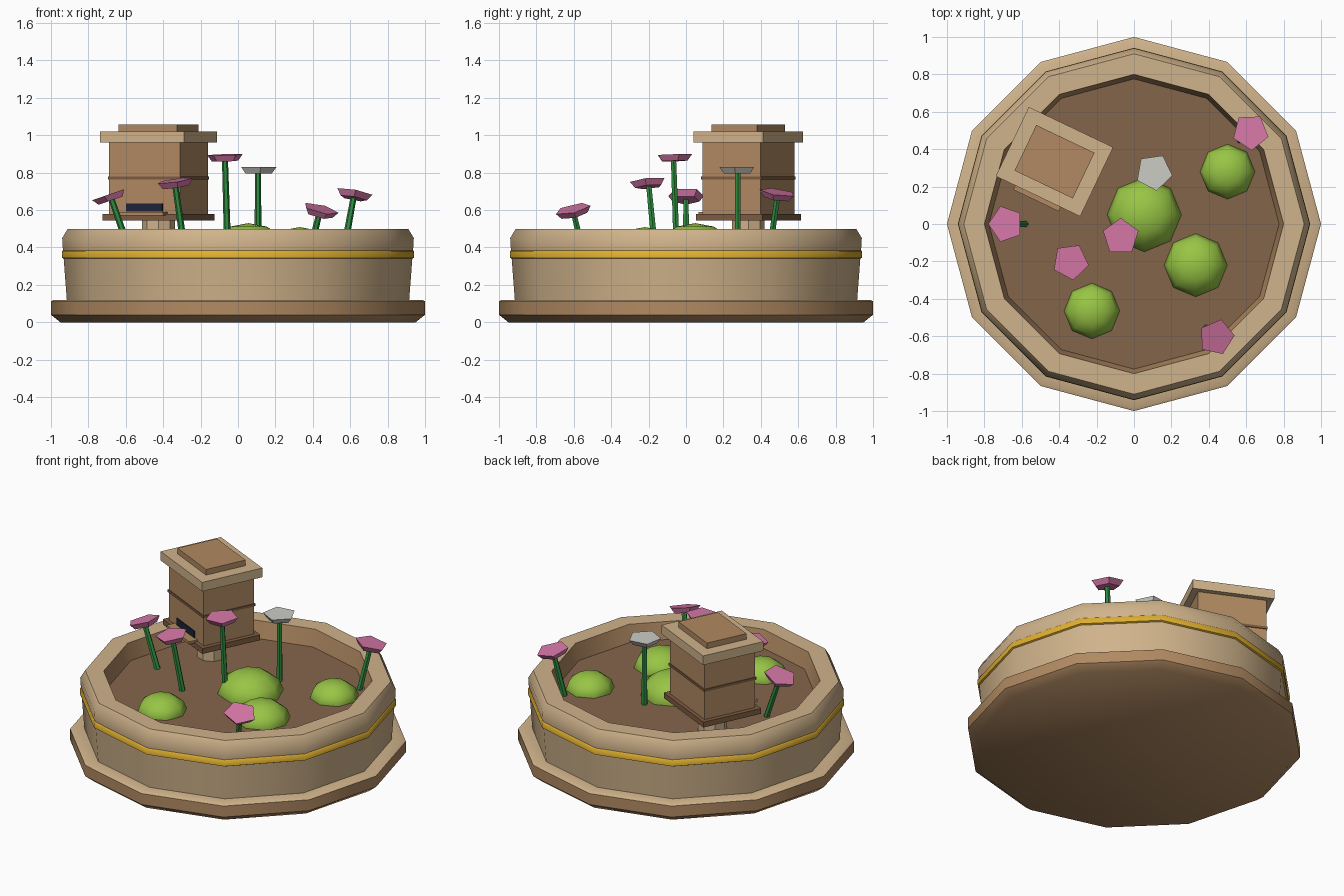
import bpy, bmesh, math
from mathutils import Vector, Matrix

old = bpy.data.objects.get("Cube")
if old:
    bpy.data.objects.remove(old)


def material(name, code):
    srgb = [int(code[i:i + 2], 16) / 255 for i in (0, 2, 4)]
    lin = [c / 12.92 if c < 0.04 else ((c + 0.055) / 1.055) ** 2.4 for c in srgb]
    m = bpy.data.materials.new(name)
    m.use_nodes = True
    m.diffuse_color = (*lin, 1)
    m.node_tree.nodes["Principled BSDF"].inputs["Base Color"].default_value = (*lin, 1)
    return m


TAN = material("tan stone", "D0B38B")
WOOD = material("light wood", "B18A62")
DARK = material("dark wood", "7E5C42")
SOIL = material("soil", "84654B")
GOLD = material("gold", "E0B030")
GRASS = material("leaf green", "98C545")
STEM = material("stem green", "2F8F40")
PINK = material("petal pink", "D878A8")
WHITE = material("petal white", "CCCCC6")
NAVY = material("dark navy", "1E2338")


def finish(name, bm, mats, matrix=None, smooth=None):
    mesh = bpy.data.meshes.new(name)
    if matrix:
        bm.transform(matrix)
    bmesh.ops.recalc_face_normals(bm, faces=bm.faces)
    bm.to_mesh(mesh)
    bm.free()
    for m in mats:
        mesh.materials.append(m)
    ob = bpy.data.objects.new(name, mesh)
    bpy.context.collection.objects.link(ob)
    if smooth:
        bpy.ops.object.select_all(action='DESELECT')
        ob.select_set(True)
        bpy.context.view_layer.objects.active = ob
        bpy.ops.object.shade_smooth_by_angle(angle=math.radians(smooth))
    return ob


def lathe(name, profile, mats, slots, sides=12, smooth=50):
    """Turn a closed (radius, z) profile; slots give each band its material."""
    bm = bmesh.new()
    rings = []
    for r, z in profile:
        angles = [math.tau * i / sides for i in range(sides)]
        rings.append([bm.verts.new((r * math.cos(a), r * math.sin(a), z)) for a in angles])
    for low, high, slot in zip(rings, rings[1:], slots):
        for i in range(sides):
            j = (i + 1) % sides
            bm.faces.new((low[i], low[j], high[j], high[i])).material_index = slot
    bm.faces.new(rings[0][::-1]).material_index = slots[0]
    bm.faces.new(rings[-1]).material_index = slots[-1]
    return finish(name, bm, mats, smooth=smooth)


def tube(name, start, end, r1, r2, sides, mat, spin=0.0):
    """Tapered prism between two points, turned about its own axis."""
    start, end = Vector(start), Vector(end)
    axis = end - start
    bm = bmesh.new()
    bmesh.ops.create_cone(bm, cap_ends=True, segments=sides, radius1=r1, radius2=r2,
                          depth=axis.length)
    # create_cone starts its ring on the y axis, so bring it onto x first
    first = max(bm.verts, key=lambda v: v.co.z * 10 + v.co.x)
    offset = math.atan2(first.co.y, first.co.x)
    tilt = Vector((0, 0, 1)).rotation_difference(axis).to_matrix().to_4x4()
    mtx = Matrix.Translation((start + end) / 2) @ tilt @ Matrix.Rotation(spin - offset, 4, 'Z')
    return finish(name, bm, [mat], mtx)


# Planter: base slab, wall with gold band, rim and sunken soil
lathe("planter_base", [(0.95, 0), (1, 0.04), (1, 0.112), (0.985, 0.12), (0.9, 0.12)],
      [WOOD, TAN], [0, 0, 1, 1])
lathe("planter_wall",
      [(0.915, 0.115), (0.932, 0.34), (0.942, 0.345), (0.942, 0.38), (0.936, 0.385),
       (0.94, 0.45), (0.91, 0.5), (0.8, 0.5), (0.775, 0.39)],
      [TAN, GOLD, WOOD, SOIL], [0, 1, 1, 1, 0, 0, 0, 2])
lathe("soil", [(0.776, 0.37), (0.776, 0.393)], [SOIL], [0])

# Leafy mounds half sunk in the soil
for i, (x, y, r) in enumerate([(0.055, 0.05, 0.2), (0.33, -0.22, 0.17),
                               (0.5, 0.28, 0.148), (-0.225, -0.465, 0.15)]):
    bm = bmesh.new()
    bmesh.ops.create_uvsphere(bm, u_segments=8, v_segments=6, radius=r)
    mtx = Matrix.Translation((x, y, 0.39)) @ Matrix.Diagonal((1, 1, 0.7, 1))
    finish(f"mound_{i + 1}", bm, [GRASS], mtx, smooth=60)

# Flowers: stem base, head centre, head rotation in degrees, petal colour
flowers = [
    ((-0.58, 0), (-0.68, 0, 0.67), 36, PINK),
    ((-0.285, -0.165), (-0.337, -0.2, 0.742), -10, PINK),
    ((-0.055, -0.05), (-0.07, -0.067, 0.88), 18, PINK),
    ((0.107, 0.277), (0.107, 0.277, 0.814), -10, WHITE),
    ((0.385, -0.553), (0.437, -0.602, 0.592), 4, PINK),
    ((0.565, 0.447), (0.62, 0.49, 0.68), 57, PINK),
]
for i, (base, head, spin, mat) in enumerate(flowers):
    foot, top = Vector((*base, 0.38)), Vector(head)
    up = (top - foot).normalized()
    tube(f"flower_stem_{i + 1}", foot, top, 0.019, 0.016, 6, STEM)
    tube(f"flower_head_{i + 1}", top - up * 0.018, top + up * 0.016, 0.075, 0.1, 5, mat,
         math.radians(spin))

# Little hive house on a post, turned towards the middle of the planter
HOUSE = Matrix.Translation((-0.425, 0.333, 0)) @ Matrix.Rotation(math.radians(-25.5), 4, 'Z')


def house_box(name, width, depth, z0, z1, mat, y=0.0):
    bm = bmesh.new()
    bmesh.ops.create_cube(bm, size=1)
    place = Matrix.Translation((0, y, (z0 + z1) / 2))
    finish(name, bm, [mat], HOUSE @ place @ Matrix.Diagonal((width, depth, z1 - z0, 1)))


tube("house_post", (-0.425, 0.333, 0.38), (-0.425, 0.333, 0.55), 0.088, 0.088, 8, TAN)
house_box("house_plinth", 0.478, 0.394, 0.545, 0.58, DARK)
house_box("house_body", 0.42, 0.345, 0.575, 0.965, WOOD)
house_box("house_band", 0.43, 0.355, 0.763, 0.779, DARK)
house_box("house_roof", 0.5, 0.41, 0.96, 1.02, TAN)
house_box("house_cap", 0.345, 0.27, 1.015, 1.057, WOOD)
house_box("landing_board", 0.27, 0.08, 0.572, 0.59, WOOD, -0.19)
house_box("entrance_slot", 0.215, 0.009, 0.592, 0.635, NAVY, -0.175)
